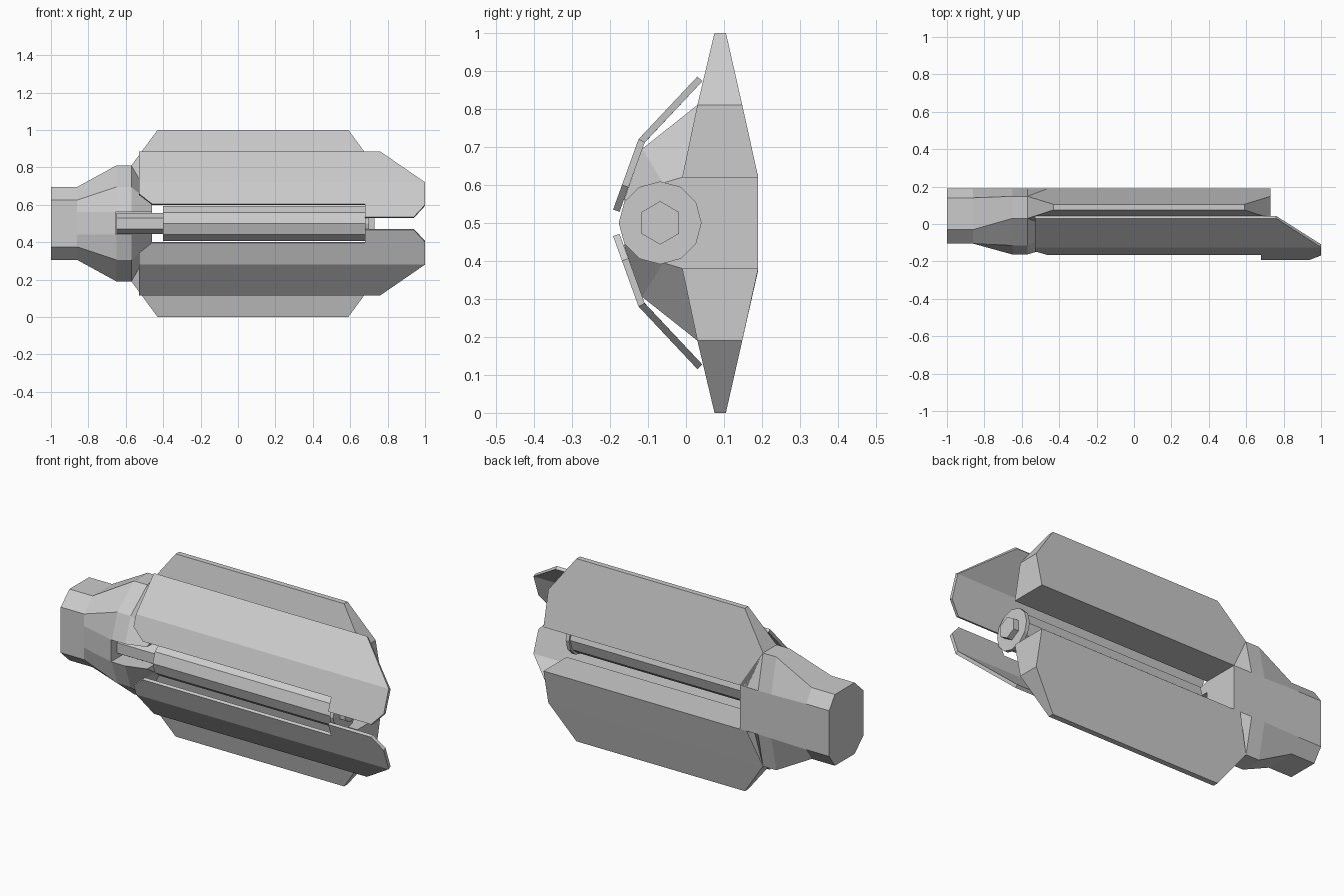
import bpy, bmesh, math
from mathutils import Matrix

if "Cube" in bpy.data.objects:
    bpy.data.objects.remove(bpy.data.objects["Cube"])

MID = 0.5  # height of the mirror plane


def make(name, bm, mirror=False):
    me = bpy.data.meshes.new(name)
    bm.to_mesh(me)
    bm.free()
    ob = bpy.data.objects.new(name, me)
    bpy.context.collection.objects.link(ob)
    ob.location.z = MID
    return ob


def mirror_z(ob):
    m = ob.modifiers.new("mirror", 'MIRROR')
    m.use_axis = (False, False, True)
    m.use_mirror_merge = False


def loft(name, rings):
    """Skin closed rings of (x, y, z) points, capped at both ends."""
    bm = bmesh.new()
    vs = [[bm.verts.new((x, y, z - MID)) for x, y, z in r] for r in rings]
    n = len(vs[0])
    for a, b in zip(vs, vs[1:]):
        for i in range(n):
            j = (i + 1) % n
            bm.faces.new((a[i], a[j], b[j], b[i]))
    bm.faces.new(vs[0])
    bm.faces.new(vs[-1])
    bmesh.ops.recalc_face_normals(bm, faces=bm.faces)
    return make(name, bm)


def rod(name, x0, x1, r, sides, turn):
    """Prism along x on the barrel axis."""
    rings = []
    for x in (x0, x1):
        rings.append([(x, -0.068 + r * math.cos(turn + math.tau * i / sides),
                       MID + r * math.sin(turn + math.tau * i / sides))
                      for i in range(sides)])
    return loft(name, rings)


def section(x, half):
    """Full hub section from its upper half, mirrored downward."""
    return [(x, y, z) for y, z in half] + [(x, y, 1 - z) for y, z in reversed(half)]


# Grip and flared hub in one loft
grip = [(-.105, .56), (-.105, .625), (-.03, .695), (.14, .695), (.19, .625)]
flare = [(-.163, .56), (-.115, .695), (.03, .81), (.148, .81), (.19, .62)]
nose = [(-.13, .56), (-.06, .605), (-.01, .62), (.10, .62), (.19, .62)]
hub = loft("grip_and_hub", [section(-1, grip), section(-.86, grip),
                            section(-.65, flare), section(-.57, flare),
                            section(-.46, nose)])

# Slot in the hub front where the inner rod sits
bm = bmesh.new()
bmesh.ops.create_cube(bm, size=1, matrix=Matrix.Translation((-.5275, -.155, 0))
                      @ Matrix.Diagonal((.255, .29, .12, 1)))
cutter = make("slot_cutter", bm)
cutter.hide_render = True
cutter.hide_viewport = False
cutter.display_type = 'WIRE'
cut = hub.modifiers.new("slot", 'BOOLEAN')
cut.operation = 'DIFFERENCE'
cut.solver = 'EXACT'
cut.object = cutter
bpy.context.view_layer.update()
baked = bpy.data.meshes.new_from_object(
    hub.evaluated_get(bpy.context.evaluated_depsgraph_get()))
hub.modifiers.clear()
hub.data = baked
bpy.data.objects.remove(cutter)


# Tapered wings, upper one mirrored to the lower side
def wing_ring(x0, x1, y0, y1, z):
    return [(x0, y0, z), (x1, y0, z), (x1, y1, z), (x0, y1, z)]


wing = loft("wing", [wing_ring(-.50, .73, -.01, .19, .62),
                     wing_ring(-.57, .73, .03, .148, .81),
                     wing_ring(-.43, .59, .075, .105, 1)])
mirror_z(wing)

# Folded armour shell, drawn as two panels in x, z
upper = [(-.53, .72), (1, .72), (.76, .885), (-.53, .885)]
lower = [(-.53, .66), (-.46, .605), (.68, .605), (.68, .535),
         (.94, .535), (1, .60), (1, .72), (-.53, .72)]


def shell_y(z):
    if z > .72:
        return -.125 + (z - .72) / .165 * .155
    return -.125 - (.72 - z) / .18 * .065


bm = bmesh.new()
for panel in (upper, lower):
    bm.faces.new([bm.verts.new((x, shell_y(z), z - MID)) for x, z in panel])
bmesh.ops.remove_doubles(bm, verts=bm.verts, dist=1e-4)
shell = make("armour_shell", bm)
sol = shell.modifiers.new("thickness", 'SOLIDIFY')
sol.thickness = .018
sol.offset = -1
sol.use_even_offset = True
mirror_z(shell)

# Barrel, end collar and hexagonal inner rod
rod("barrel", -.40, .68, .099, 10, 0)
rod("barrel_collar", .68, .70, .109, 12, 0)
rod("inner_rod", -.65, .73, .057, 6, math.pi / 2)
